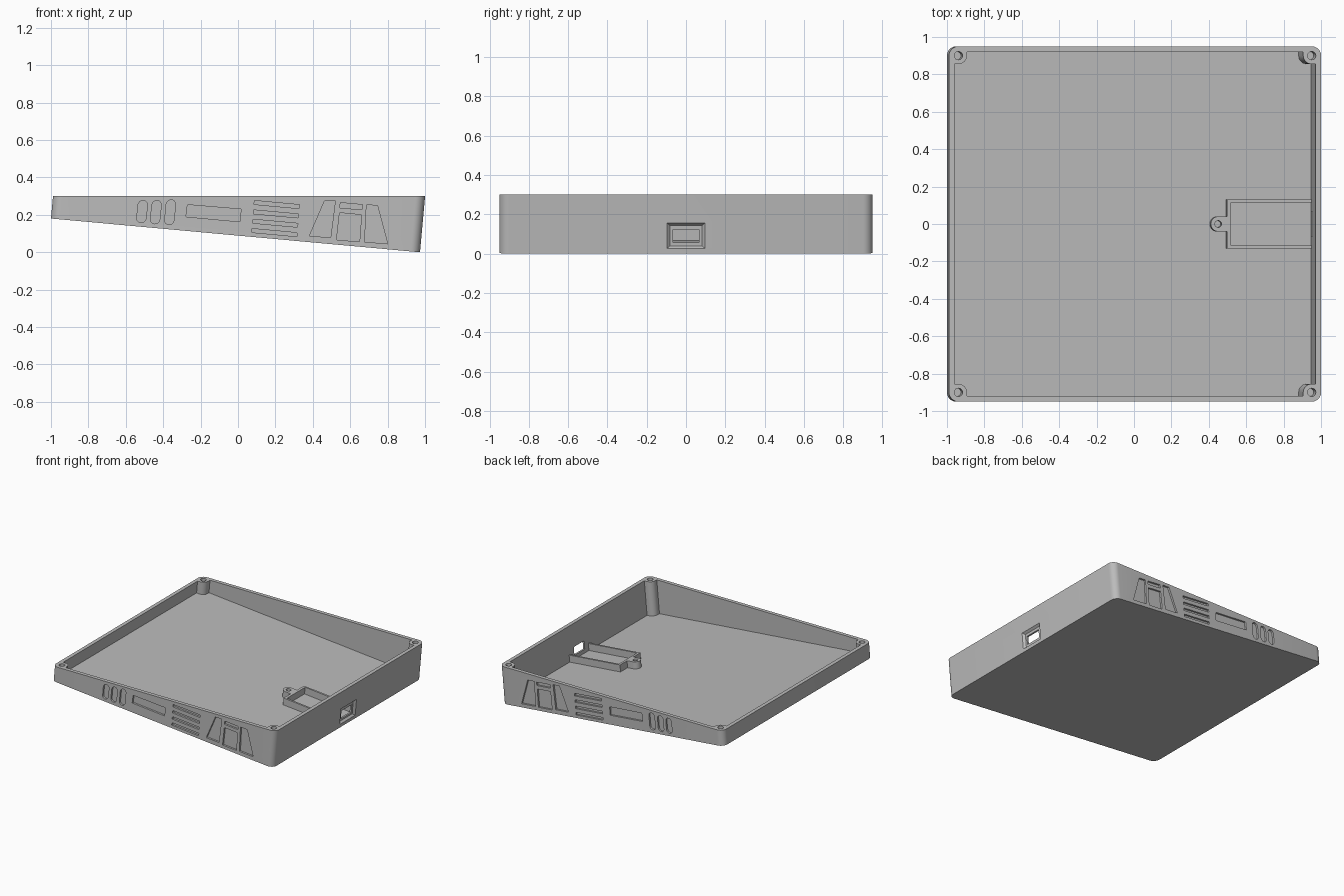
import bpy, bmesh
from math import sin, cos, radians

if "Cube" in bpy.data.objects:
    bpy.data.objects.remove(bpy.data.objects["Cube"], do_unlink=True)

SLOPE = 0.0914          # tilt of the underside
TOP = 0.3               # level rim height
LEFT, RIGHT, HALF = -1.0, 0.973, 0.95
WALL, FLOOR, CORNER = 0.03, 0.025, 0.05

grey = bpy.data.materials.new("plain_grey")
grey.use_nodes = True
color = (0.5, 0.5, 0.5, 1)
grey.diffuse_color = color
grey.node_tree.nodes["Principled BSDF"].inputs["Base Color"].default_value = color


def loft(name, rings):
    """Closed solid through rings of equal point count."""
    bm = bmesh.new()
    loops = [[bm.verts.new(p) for p in ring] for ring in rings]
    n = len(loops[0])
    for a, b in zip(loops, loops[1:]):
        for i in range(n):
            j = (i + 1) % n
            bm.faces.new((a[i], a[j], b[j], b[i]))
    bm.faces.new(loops[0])
    bm.faces.new(loops[-1])
    bmesh.ops.recalc_face_normals(bm, faces=bm.faces)
    mesh = bpy.data.meshes.new(name)
    bm.to_mesh(mesh)
    bm.free()
    mesh.materials.append(grey)
    obj = bpy.data.objects.new(name, mesh)
    bpy.context.collection.objects.link(obj)
    return obj


def arc(cx, cy, r, start, end, steps=8):
    angles = [radians(start + (end - start) * i / steps) for i in range(steps + 1)]
    return [(cx + r * cos(a), cy + r * sin(a)) for a in angles]


def circle(cx, cy, r):
    return arc(cx, cy, r, 0, 360, 24)[:-1]


def base_z(x):
    return (RIGHT - x) * SLOPE


def tilted_prism(name, outline, low, high=None, level=None):
    """Extrude square to the sloping base, up to a height or a level plane."""
    def lift(x, y, h):
        return (x + SLOPE * h, y, base_z(x) + h)
    return loft(name, [[lift(x, y, low) for x, y in outline],
                       [lift(x, y, high if level is None else level - base_z(x))
                        for x, y in outline]])


def cut(target, cutter):
    mod = target.modifiers.new("cut", "BOOLEAN")
    mod.operation = "DIFFERENCE"
    mod.solver = "EXACT"
    mod.object = cutter
    bpy.context.view_layer.objects.active = target
    bpy.ops.object.modifier_apply(modifier=mod.name)
    bpy.data.objects.remove(cutter, do_unlink=True)


def smooth(obj):
    bpy.ops.object.select_all(action="DESELECT")
    obj.select_set(True)
    bpy.context.view_layer.objects.active = obj
    bpy.ops.object.shade_smooth_by_angle(angle=radians(30))


# Outer shell with rounded corners, and a cavity notched around the screw posts
outer, cavity, posts = [], [], []
for k, (sx, sy) in enumerate([(1, 1), (-1, 1), (-1, -1), (1, -1)]):
    cx = RIGHT - CORNER if sx > 0 else LEFT + CORNER
    cy = sy * (HALF - CORNER)
    posts.append((cx, cy, sx))
    outer += arc(cx, cy, CORNER, 90 * k, 90 * k + 90)
    r = 0.045
    in_x = (RIGHT - WALL) if sx > 0 else (LEFT + WALL)
    in_y = sy * (HALF - WALL)
    on_x_wall = (in_x, cy - sy * r)
    on_y_wall = (cx - sx * r, in_y)
    inner = arc(cx, cy, r, 90 * k + 270, 90 * k + 180)
    # the arc begins beside the wall met first when going round
    if sx * sy > 0:
        cavity += [on_x_wall] + inner + [on_y_wall]
    else:
        cavity += [on_y_wall] + inner + [on_x_wall]

case = tilted_prism("case_tray", outer, 0, level=TOP)
cut(case, tilted_prism("cavity_cutter", cavity, FLOOR, level=TOP + 0.05))

# Screw holes in the corner posts
for cx, cy, sx in posts:
    cut(case, tilted_prism("screw_cutter", circle(cx, cy, 0.022),
                           0.17 if sx > 0 else 0.03, level=TOP + 0.05))

# Tapered port recess and opening in the tall end wall
def port_ring(depth, half, low, high):
    return [(RIGHT + SLOPE * z - depth, y, z) for y, z in
            [(-half, low), (half, low), (half, high), (-half, high)]]


cut(case, loft("port_cutter", [port_ring(-0.002, 0.1, 0.025, 0.158),
                               port_ring(0.016, 0.081, 0.04, 0.143),
                               port_ring(0.016, 0.066, 0.056, 0.122),
                               port_ring(0.06, 0.066, 0.056, 0.122)]))

# Shallow decorative recesses, repeated on the front and back walls
def slot(x, low, high, r=0.025):
    pts = arc(x, high - r, r, 0, 180) + arc(x, low + r, r, 180, 360)
    return [(px + SLOPE * (z - (low + high) / 2), z) for px, z in pts]


recesses = [slot(-0.513, 0.158, 0.277), slot(-0.439, 0.152, 0.277),
            slot(-0.363, 0.147, 0.28)]
recesses.append([(-0.27, 0.254), (0.016, 0.23), (0.011, 0.163), (-0.278, 0.19)])
for i in range(4):
    z, x = 0.276 - 0.05 * i, 0.088 - 0.004 * i
    recesses.append([(x, z), (x + 0.24, z - 0.022),
                     (x + 0.238, z - 0.042), (x - 0.002, z - 0.02)])
recesses += [
    [(0.463, 0.275), (0.52, 0.273), (0.495, 0.078), (0.382, 0.088)],
    [(0.548, 0.265), (0.666, 0.254), (0.664, 0.227), (0.543, 0.238)],
    [(0.543, 0.211), (0.66, 0.2), (0.65, 0.056), (0.527, 0.067)],
    [(0.687, 0.254), (0.746, 0.249), (0.8, 0.045), (0.677, 0.056)],
]
for side in (-1, 1):
    for shape in recesses:
        cut(case, loft("recess_cutter", [[(x, side * y, z) for x, z in shape]
                                         for y in (HALF + 0.02, HALF - 0.015)]))
smooth(case)

# Open-ended board holder with a screw tab, behind the port
tab_x = 0.443
half_outline = [(0.49, 0.13), (0.952, 0.13), (0.952, 0.115), (0.51, 0.115)]
holder = tilted_prism(
    "board_holder",
    arc(tab_x, 0, 0.04, 270, 90, 12) + [(0.49, 0.04)] + half_outline
    + [(x, -y) for x, y in reversed(half_outline)] + [(0.49, -0.04)],
    FLOOR - 0.005, high=FLOOR + 0.055)
cut(holder, tilted_prism("tab_cutter", circle(tab_x, 0, 0.018), FLOOR, high=0.2))
smooth(holder)
